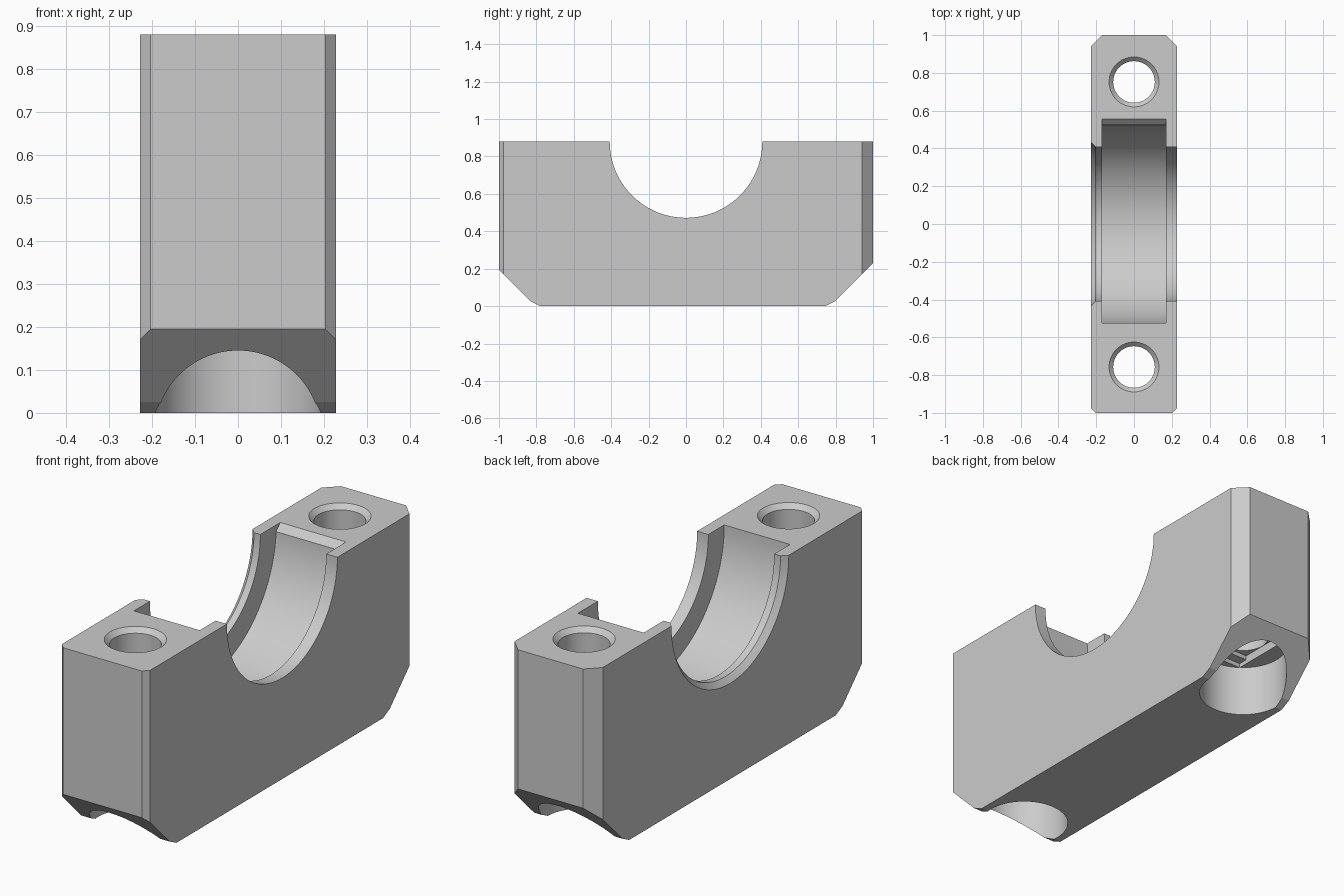
import bpy, bmesh
from math import radians
from mathutils import Matrix, Vector

cube = bpy.data.objects.get("Cube")
if cube:
    bpy.data.objects.remove(cube, do_unlink=True)

HALF_W, TOP = 0.228, 0.88
BORE_R, GROOVE_R, GROOVE_HALF = 0.408, 0.525, 0.17
HOLE_R, SINK_R, COUNTERBORE_R = 0.11, 0.132, 0.193
HOLES = (-0.757, 0.752)

grey = bpy.data.materials.new("plain grey")
grey.use_nodes = True
grey.diffuse_color = (0.6, 0.6, 0.6, 1)
grey.node_tree.nodes["Principled BSDF"].inputs["Base Color"].default_value = (0.6, 0.6, 0.6, 1)


def finish(bm, name):
    bmesh.ops.recalc_face_normals(bm, faces=bm.faces)
    mesh = bpy.data.meshes.new(name)
    bm.to_mesh(mesh)
    bm.free()
    mesh.materials.append(grey)
    obj = bpy.data.objects.new(name, mesh)
    bpy.context.collection.objects.link(obj)
    return obj


def prism(name, points, direction):
    """Extrude a closed outline along a vector."""
    bm = bmesh.new()
    face = bm.faces.new([bm.verts.new(p) for p in points])
    new = bmesh.ops.extrude_face_region(bm, geom=[face])["geom"]
    verts = [v for v in new if isinstance(v, bmesh.types.BMVert)]
    bmesh.ops.translate(bm, verts=verts, vec=Vector(direction))
    return finish(bm, name)


def side_prism(name, outline, half):
    return prism(name, [(-half, y, z) for y, z in outline], (2 * half, 0, 0))


def cone(name, r1, r2, start, end, axis, y):
    """Round cutter between two positions along x (at bore height) or z."""
    mid = (start + end) / 2
    if axis == "X":
        place = Matrix.Translation((mid, y, TOP)) @ Matrix.Rotation(radians(90), 4, "Y")
    else:
        place = Matrix.Translation((0, y, mid))
    bm = bmesh.new()
    bmesh.ops.create_cone(bm, cap_ends=True, segments=96, radius1=r1, radius2=r2,
                          depth=end - start, matrix=place)
    return finish(bm, name)


def box(name, hx, hy, y, z0, z1):
    return side_prism(name, [(y - hy, z0), (y + hy, z0), (y + hy, z1), (y - hy, z1)], hx)


# Block: plan outline with small front and larger back corner chamfers
f, b = 0.025, 0.06
right = [(HALF_W - f, -1), (HALF_W, -1 + f), (HALF_W, 1 - b), (HALF_W - b, 1)]
plan = right + [(-x, y) for x, y in reversed(right)]
block = prism("bearing_block", [(x, y, 0) for x, y in plan], (0, 0, TOP))

# Sloped lower ends, each with a narrow facet next to the base
front_slope = side_prism("front_slope_cutter", [
    (-1.2, 0.395), (-0.83, 0.025), (-0.78, 0), (-0.7, -0.04), (-1.2, -0.04)], 0.4)
back_slope = side_prism("back_slope_cutter", [
    (1.2, 0.43), (0.795, 0.025), (0.745, 0), (0.665, -0.04), (1.2, -0.04)], 0.4)

cutters = [
    front_slope, back_slope,
    # Half-round saddle, its wider seat and the entry chamfer
    cone("saddle_cutter", BORE_R, BORE_R, -0.4, 0.4, "X", 0),
    cone("seat_cutter", GROOVE_R, GROOVE_R, -GROOVE_HALF, GROOVE_HALF, "X", 0),
    cone("saddle_chamfer_cutter", BORE_R + 0.075, BORE_R - 0.025,
         -HALF_W - 0.05, -HALF_W + 0.05, "X", 0),
    side_prism("seat_chamfer_cutter", [
        (0.3, 0.9), (0.575, 0.9), (0.515, 0.84), (0.3, 0.84)], GROOVE_HALF),
]

# Bolt holes: through hole, countersink, lower recess with two stepped ledges
for y in HOLES:
    cutters += [
        cone("recess_cutter", COUNTERBORE_R, COUNTERBORE_R, -0.1, 0.24, "Z", y),
        box("slot_cutter", HOLE_R + 0.002, 0.157, y, 0.2, 0.26),
        box("square_cutter", HOLE_R + 0.002, HOLE_R + 0.002, y, 0.19, 0.28),
        cone("hole_cutter", HOLE_R, HOLE_R, 0.1, 1, "Z", y),
        cone("countersink_cutter", HOLE_R - 0.022, SINK_R + 0.022,
             TOP - 0.044, TOP + 0.022, "Z", y),
    ]

for cutter in cutters:
    cutter.hide_render = True
    mod = block.modifiers.new(cutter.name, "BOOLEAN")
    mod.operation = "DIFFERENCE"
    mod.solver = "EXACT"
    mod.object = cutter

# Bake the cuts and drop the helpers
graph = bpy.context.evaluated_depsgraph_get()
baked = bpy.data.meshes.new_from_object(block.evaluated_get(graph))
block.modifiers.clear()
block.data = baked
for cutter in cutters:
    bpy.data.objects.remove(cutter, do_unlink=True)

# Keep every real edge crisp and the round cuts smooth
bpy.ops.object.select_all(action="DESELECT")
block.select_set(True)
bpy.context.view_layer.objects.active = block
bpy.ops.object.shade_smooth_by_angle(angle=radians(12))
